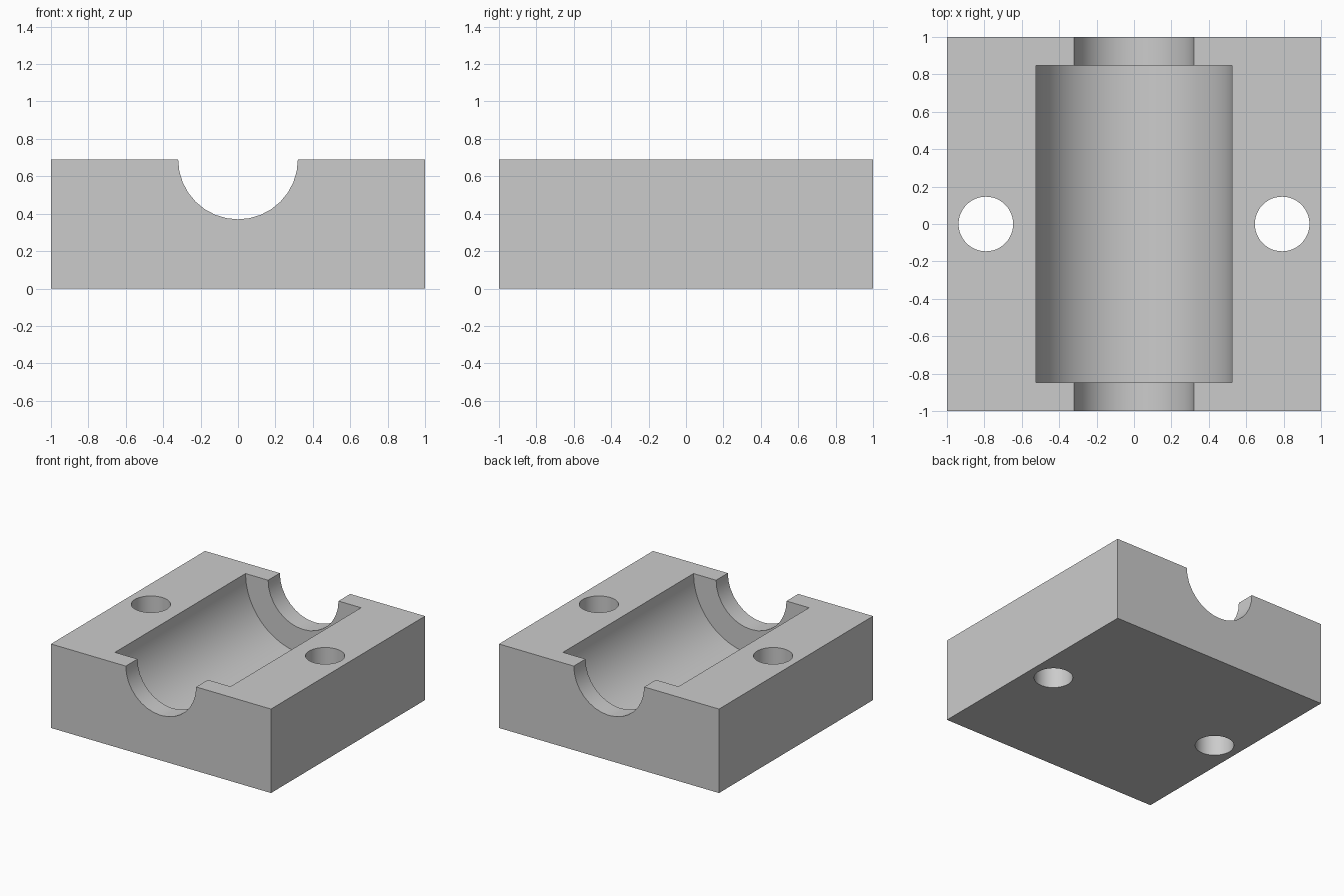
import bpy
import math

if "Cube" in bpy.data.objects:
    bpy.data.objects.remove(bpy.data.objects["Cube"], do_unlink=True)

HEIGHT = 0.69

# Single grey material
grey = bpy.data.materials.new("light_grey")
grey.use_nodes = True
color = (0.6, 0.6, 0.6, 1)
grey.diffuse_color = color
grey.node_tree.nodes["Principled BSDF"].inputs["Base Color"].default_value = color

# Solid block
bpy.ops.mesh.primitive_cube_add(size=1, location=(0, 0, HEIGHT / 2))
block = bpy.context.object
block.name = "bearing_block"
block.scale = (2, 2, HEIGHT)
bpy.ops.object.transform_apply(location=True, rotation=True, scale=True)
block.data.materials.append(grey)


def drill(radius, depth, location, rotation=(0, 0, 0), sides=32):
    """Cut a round hole through the block with a temporary cylinder."""
    bpy.ops.mesh.primitive_cylinder_add(vertices=sides, radius=radius, depth=depth,
                                        location=location, rotation=rotation)
    cutter = bpy.context.object
    cutter.name = "hole_cutter"
    cutter.hide_render = True
    cutter.data.materials.append(grey)
    cut = block.modifiers.new("hole", 'BOOLEAN')
    cut.operation = 'DIFFERENCE'
    cut.solver = 'EXACT'
    cut.object = cutter
    bpy.ops.object.select_all(action='DESELECT')
    block.select_set(True)
    bpy.context.view_layer.objects.active = block
    bpy.ops.object.modifier_apply(modifier=cut.name)
    bpy.data.objects.remove(cutter, do_unlink=True)


# Wide half-round seat, then the narrower channel running through both ends
along_y = (math.pi / 2, 0, 0)
drill(0.525, 1.695, (0, 0, HEIGHT), along_y, 48)
drill(0.32, 2.4, (0, 0, HEIGHT), along_y)

# Bolt holes on both sides
for side in (-1, 1):
    drill(0.146, 2, (side * 0.792, 0, HEIGHT / 2), sides=48)

bpy.ops.object.shade_smooth_by_angle(angle=math.radians(30))
